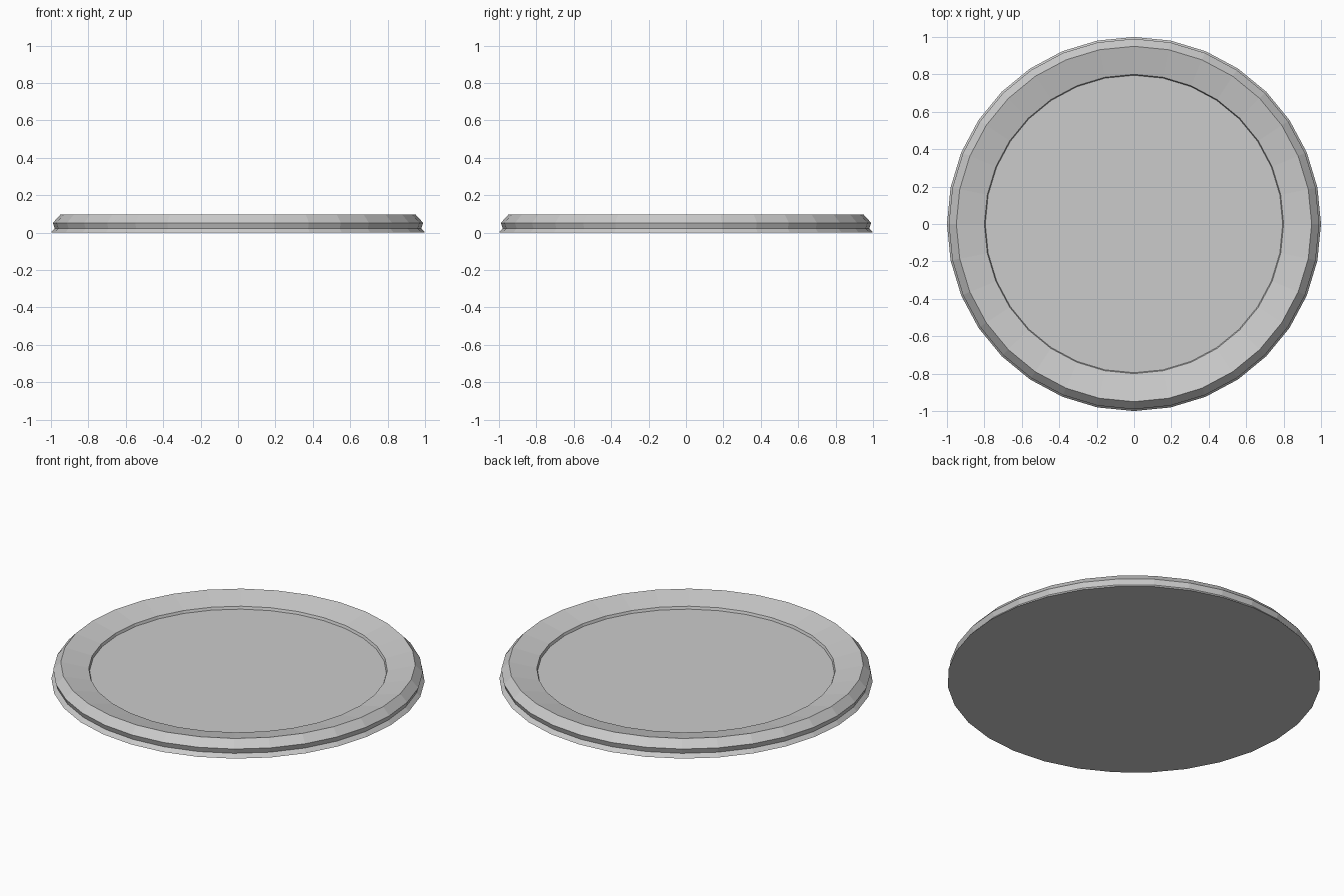
import bpy, bmesh
from math import sin, cos, tau

if "Cube" in bpy.data.objects:
    bpy.data.objects.remove(bpy.data.objects["Cube"])

SIDES = 32

# Plate cross-section (radius, height), from the foot edge up and over to the floor
profile = [(1.0, 0.0), (0.98, 0.022), (0.99, 0.052), (0.95, 0.096),
           (0.80, 0.062), (0.795, 0.047)]

bm = bmesh.new()
rings = [[bm.verts.new((r * cos(tau * i / SIDES), r * sin(tau * i / SIDES), z))
          for i in range(SIDES)] for r, z in profile]

# Side bands
for low, high in zip(rings, rings[1:]):
    for i in range(SIDES):
        j = (i + 1) % SIDES
        bm.faces.new((low[i], low[j], high[j], high[i]))

# Underside and recessed floor
bm.faces.new(rings[0][::-1])
bm.faces.new(rings[-1])
bmesh.ops.recalc_face_normals(bm, faces=bm.faces)

mesh = bpy.data.meshes.new("plate")
bm.to_mesh(mesh)
bm.free()
bpy.context.collection.objects.link(bpy.data.objects.new("plate", mesh))
